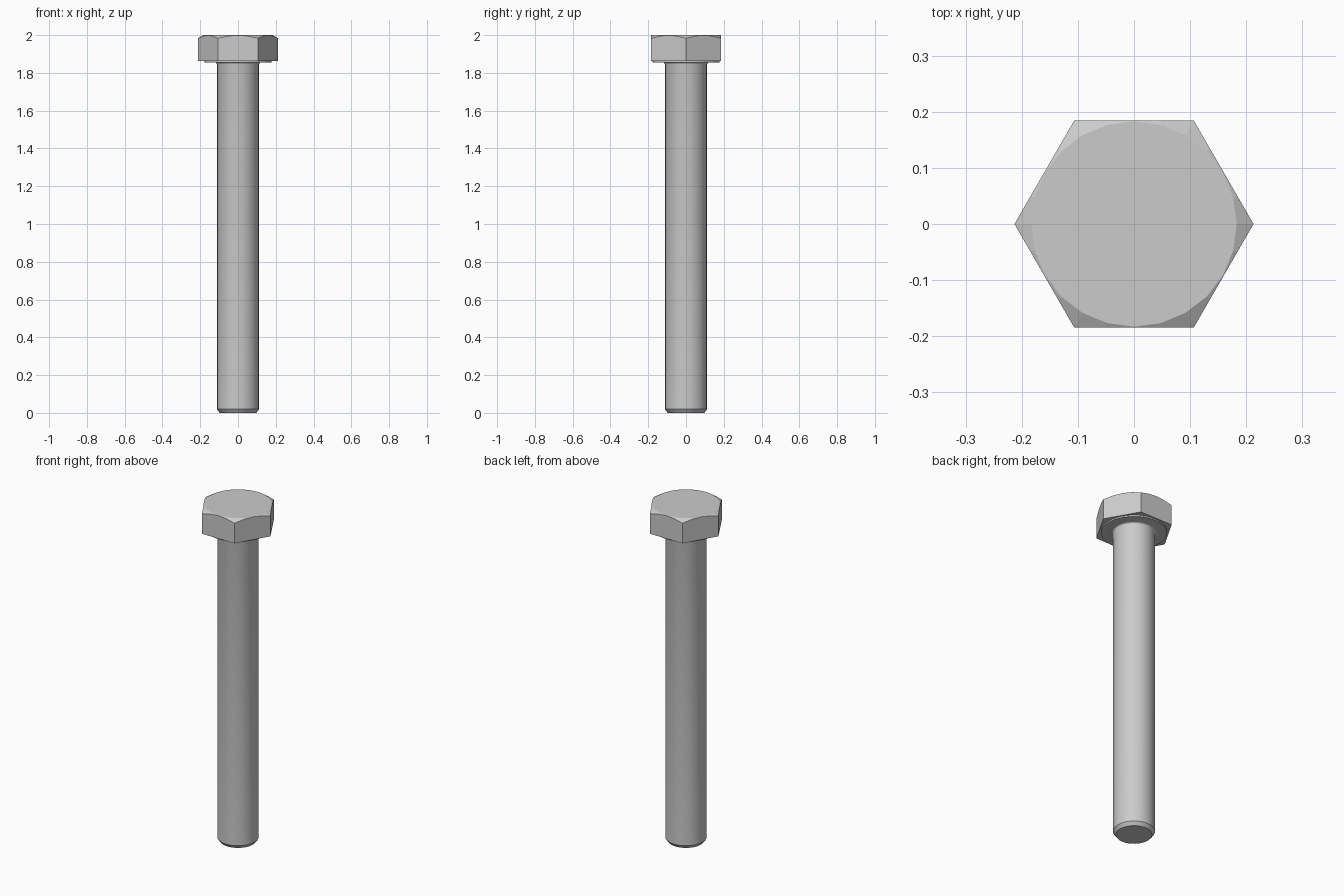
import bpy, bmesh
from math import sin, cos, tan, pi, radians
from mathutils import Vector

if "Cube" in bpy.data.objects:
    bpy.data.objects.remove(bpy.data.objects["Cube"])

SIDES = 24
FLAT = 0.1845       # centre of head to each flat
HEAD_BASE = 1.863


def lathe(profile):
    """Closed solid of revolution from (radius, z) points, bottom to top."""
    bm = bmesh.new()
    rings = []
    for r, z in profile:
        rings.append([bm.verts.new((r * cos(2 * pi * i / SIDES), r * sin(2 * pi * i / SIDES), z))
                      for i in range(SIDES)])
    for lo, hi in zip(rings, rings[1:]):
        for i in range(SIDES):
            j = (i + 1) % SIDES
            bm.faces.new((lo[i], lo[j], hi[j], hi[i]))
    bm.faces.new(rings[0][::-1])
    bm.faces.new(rings[-1])
    return bm


def finish(bm, name):
    bmesh.ops.recalc_face_normals(bm, faces=bm.faces)
    mesh = bpy.data.meshes.new(name)
    bm.to_mesh(mesh)
    bm.free()
    obj = bpy.data.objects.new(name, mesh)
    bpy.context.collection.objects.link(obj)
    return obj


# Hex head: chamfered disc trimmed by six flats
outer, top_r = 0.24, 0.183
head = lathe([(outer, HEAD_BASE),
              (outer, 2 - (outer - top_r) * tan(radians(30))),
              (top_r, 2.0)])
for k in range(6):
    a = radians(30 + 60 * k)
    n = Vector((cos(a), sin(a), 0))
    cut = bmesh.ops.bisect_plane(head, geom=head.verts[:] + head.edges[:] + head.faces[:],
                                 dist=1e-6, plane_co=n * FLAT, plane_no=n, clear_outer=True)
    edges = [e for e in cut["geom_cut"] if isinstance(e, bmesh.types.BMEdge)]
    bmesh.ops.holes_fill(head, edges=edges, sides=0)
finish(head, "hex_head")

# Shank with end chamfer, under-head fillet and washer face
r = 0.112
fillet = [(r + 0.009 * (1 - cos(t)), 1.846 + 0.009 * sin(t)) for t in (0, pi / 6, pi / 3, pi / 2)]
shank = finish(lathe([(0.097, 0), (r, 0.02)] + fillet + [(0.177, 1.855), (0.177, HEAD_BASE + 0.002)]),
               "shank")
bpy.context.view_layer.objects.active = shank
shank.select_set(True)
bpy.ops.object.shade_smooth_by_angle(angle=radians(32))
